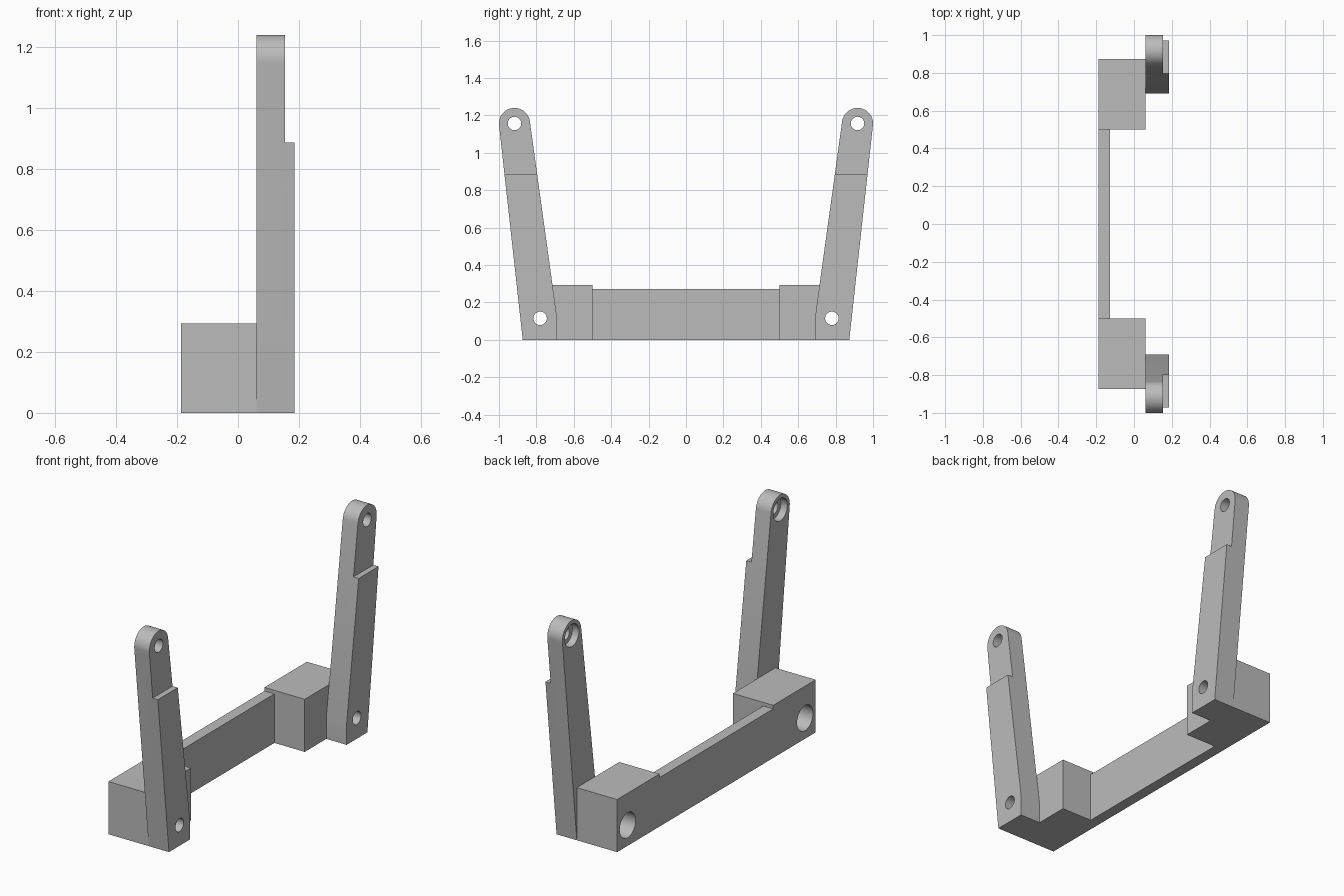
import bpy, bmesh, math
from mathutils import Matrix

cube = bpy.data.objects.get("Cube")
if cube:
    bpy.data.objects.remove(cube)

GREY = (0.5, 0.5, 0.5, 1)
mat = bpy.data.materials.new("plain grey")
mat.use_nodes = True
mat.diffuse_color = GREY
mat.node_tree.nodes["Principled BSDF"].inputs["Base Color"].default_value = GREY

TIP = (0.917, 1.157)       # y, z of the upper pivot
FOOT = (0.78, 0.115)       # y, z of the lower screw
TIP_R, HOLE_R = 0.083, 0.036
X_BACK, X_JOIN, X_STEP, X_FACE = -0.187, 0.061, 0.154, 0.186


def prism(name, outline, x0, x1):
    """Extrude a y-z outline along x."""
    bm = bmesh.new()
    face = bm.faces.new([bm.verts.new((x0, y, z)) for y, z in outline])
    top = bmesh.ops.extrude_face_region(bm, geom=[face])["geom"]
    verts = [v for v in top if isinstance(v, bmesh.types.BMVert)]
    bmesh.ops.translate(bm, verts=verts, vec=(x1 - x0, 0, 0))
    bmesh.ops.recalc_face_normals(bm, faces=bm.faces)
    mesh = bpy.data.meshes.new(name)
    bm.to_mesh(mesh)
    bm.free()
    mesh.materials.append(mat)
    obj = bpy.data.objects.new(name, mesh)
    bpy.context.collection.objects.link(obj)
    return obj


def box(name, y0, y1, height, x0, x1):
    return prism(name, [(y0, 0), (y1, 0), (y1, height), (y0, height)], x0, x1)


def circle(center, radius, a0=0, a1=360, steps=48):
    return [(center[0] + radius * math.cos(math.radians(a0 + (a1 - a0) * i / steps)),
             center[1] + radius * math.sin(math.radians(a0 + (a1 - a0) * i / steps)))
            for i in range(steps + (a1 - a0 < 360))][:steps + 1]


def apply_boolean(obj, tool, operation):
    mod = obj.modifiers.new(operation.lower(), 'BOOLEAN')
    mod.operation, mod.solver, mod.object = operation, 'EXACT', tool
    bpy.ops.object.select_all(action='DESELECT')
    bpy.context.view_layer.objects.active = obj
    obj.select_set(True)
    bpy.ops.object.modifier_apply(modifier=mod.name)
    bpy.data.objects.remove(tool)


def drill(obj, center, radius, x0, x1):
    apply_boolean(obj, prism("cutter", circle(center, radius), x0, x1), 'DIFFERENCE')


def shade(obj):
    bpy.ops.object.select_all(action='DESELECT')
    bpy.context.view_layer.objects.active = obj
    obj.select_set(True)
    bpy.ops.object.shade_smooth_by_angle(angle=math.radians(30))


def mirror_copy(obj, name):
    copy = obj.copy()
    copy.data = obj.data.copy()
    copy.name = name
    bpy.context.collection.objects.link(copy)
    copy.data.transform(Matrix.Scale(-1, 4, (0, 1, 0)))
    copy.data.flip_normals()


# Upright arm: tapered, round tipped, thicker up to the step
arc = circle(TIP, TIP_R, -6, 172)
arm = prism("back_arm", [(0.69, 0), (0.873, 0)] + arc + [(0.69, 0.12)], X_JOIN, X_FACE)
lip = prism("cutter", [(0.6, 0.886), (1.1, 0.886), (1.1, 1.4), (0.6, 1.4)], X_STEP, 0.3)
apply_boolean(arm, lip, 'DIFFERENCE')
drill(arm, TIP, HOLE_R, 0, 0.3)
drill(arm, TIP, 0.062, 0, X_JOIN + 0.04)      # counterbore
drill(arm, FOOT, HOLE_R, 0, 0.3)

# Mounting block with a deep screw recess
block = box("back_block", 0.5, 0.873, 0.293, X_BACK, X_JOIN)
drill(block, FOOT, 0.07, -0.3, 0.2)

for part, name in ((arm, "front_arm"), (block, "front_block")):
    shade(part)
    mirror_copy(part, name)

# Thin rail joining the blocks
box("rail", -0.5, 0.5, 0.273, X_BACK, -0.126)
